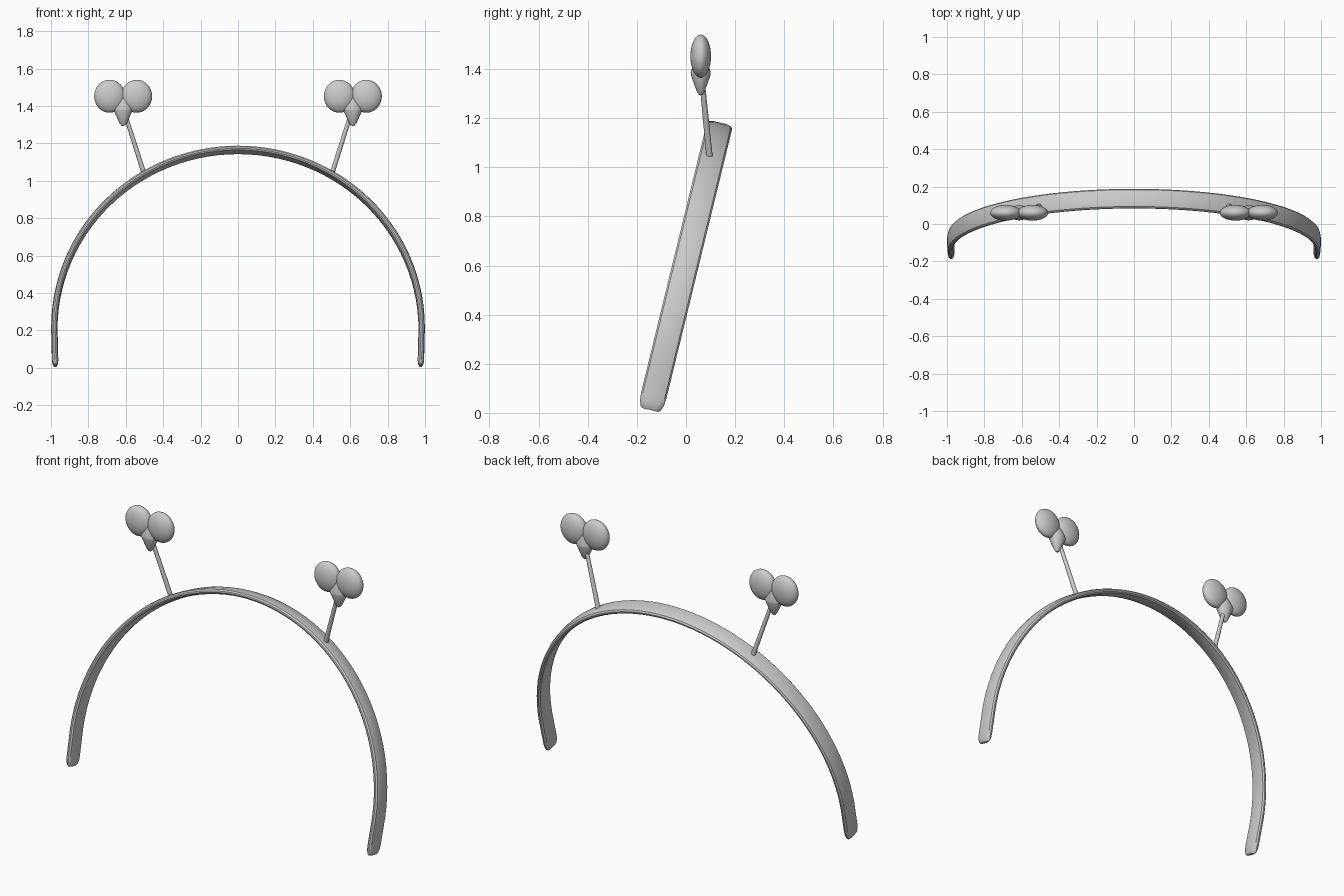
import bpy, bmesh, math
from mathutils import Vector, Matrix

cube = bpy.data.objects.get("Cube")
if cube:
    bpy.data.objects.remove(cube, do_unlink=True)

grey = bpy.data.materials.new("plain grey")
grey.use_nodes = True
grey.diffuse_color = (0.6, 0.6, 0.6, 1)
grey.node_tree.nodes["Principled BSDF"].inputs["Base Color"].default_value = (0.6, 0.6, 0.6, 1)


def finish(name, bm, angle=40):
    bmesh.ops.recalc_face_normals(bm, faces=bm.faces)
    mesh = bpy.data.meshes.new(name)
    bm.to_mesh(mesh)
    bm.free()
    mesh.materials.append(grey)
    obj = bpy.data.objects.new(name, mesh)
    bpy.context.collection.objects.link(obj)
    bpy.ops.object.select_all(action='DESELECT')
    obj.select_set(True)
    bpy.context.view_layer.objects.active = obj
    bpy.ops.object.shade_smooth_by_angle(angle=math.radians(angle))
    return obj


def loft(bm, rings):
    """Skin a list of closed rings and cap both ends."""
    loops = [[bm.verts.new(p) for p in ring] for ring in rings]
    n = len(loops[0])
    for a, b in zip(loops, loops[1:]):
        for i in range(n):
            j = (i + 1) % n
            bm.faces.new((a[i], a[j], b[j], b[i]))
    bm.faces.new(loops[0])
    bm.faces.new(loops[-1])


# Headband: flat strip with bevelled rims, swept over a tilted arch
tilt = math.radians(13.7)
up = Vector((0, math.sin(tilt), math.cos(tilt)))
across = Vector((0, math.cos(tilt), -math.sin(tilt)))
side = Vector((1, 0, 0))
centre = Vector((0, -0.097, 0.211))
radius, leg = 0.982, 0.205

# Section as (across the strip, outward)
half = [(0.053, 0.004), (0.046, 0.012), (0.025, 0.017)]
section = half + [(-w, o) for w, o in reversed(half)]
section += [(-w, -o) for w, o in half] + [(w, -o) for w, o in reversed(half)]

# Stations as (position, outward direction, width scale, thickness scale)
ends = [(0, 0.64, 0.45), (0.008, 0.8, 0.75), (0.03, 0.95, 1), (0.06, 1, 1), (0.13, 1, 1)]
right_leg = [(-side * (radius - 0.005 * (1 - h / leg)) + up * (h - leg), -side, w, t)
             for h, w, t in ends]
left_leg = [(Vector((-p.x, p.y, p.z)), -d, w, t) for p, d, w, t in reversed(right_leg)]
arch = []
segments = 56
for i in range(segments + 1):
    a = math.pi * i / segments
    d = -side * math.cos(a) + up * math.sin(a)
    arch.append((d * radius, d, 1, 1))
bm = bmesh.new()
loft(bm, [[centre + p + across * (w * ws) + d * (o * ts) for w, o in section]
          for p, d, ws, ts in right_leg + arch + left_leg])
finish("headband", bm, 35)

# Bobbles on stalks, one per side
for label, s in (("right", -1), ("left", 1)):
    # Stalk
    foot, tip = Vector((s * 0.503, 0.096, 1.04)), Vector((s * 0.6, 0.066, 1.345))
    axis = tip - foot
    bm = bmesh.new()
    bmesh.ops.create_cone(bm, cap_ends=True, segments=16, radius1=0.013, radius2=0.011,
                          depth=axis.length,
                          matrix=Matrix.Translation((foot + tip) / 2)
                          @ axis.to_track_quat('Z', 'Y').to_matrix().to_4x4())
    finish(label + "_stalk", bm)

    # Two flattened lobes
    for part, dx in (("inner", -0.072), ("outer", 0.072)):
        bm = bmesh.new()
        bmesh.ops.create_uvsphere(bm, u_segments=32, v_segments=20, radius=1,
                                  matrix=Matrix.Translation((s * (0.614 + dx), 0.06, 1.452))
                                  @ Matrix.Diagonal((0.083, 0.042, 0.088, 1)))
        finish(f"{label}_{part}_lobe", bm, 60)

    # Pointed base joining the lobes
    bm = bmesh.new()
    profile = [(0.008, 1.294), (0.02, 1.308), (0.05, 1.375), (0.051, 1.388), (0.024, 1.45)]
    loft(bm, [[(s * 0.614 + r * math.cos(k * math.tau / 20),
                0.06 + 0.8 * r * math.sin(k * math.tau / 20), z) for k in range(20)]
              for r, z in profile])
    finish(label + "_lobe_base", bm)
